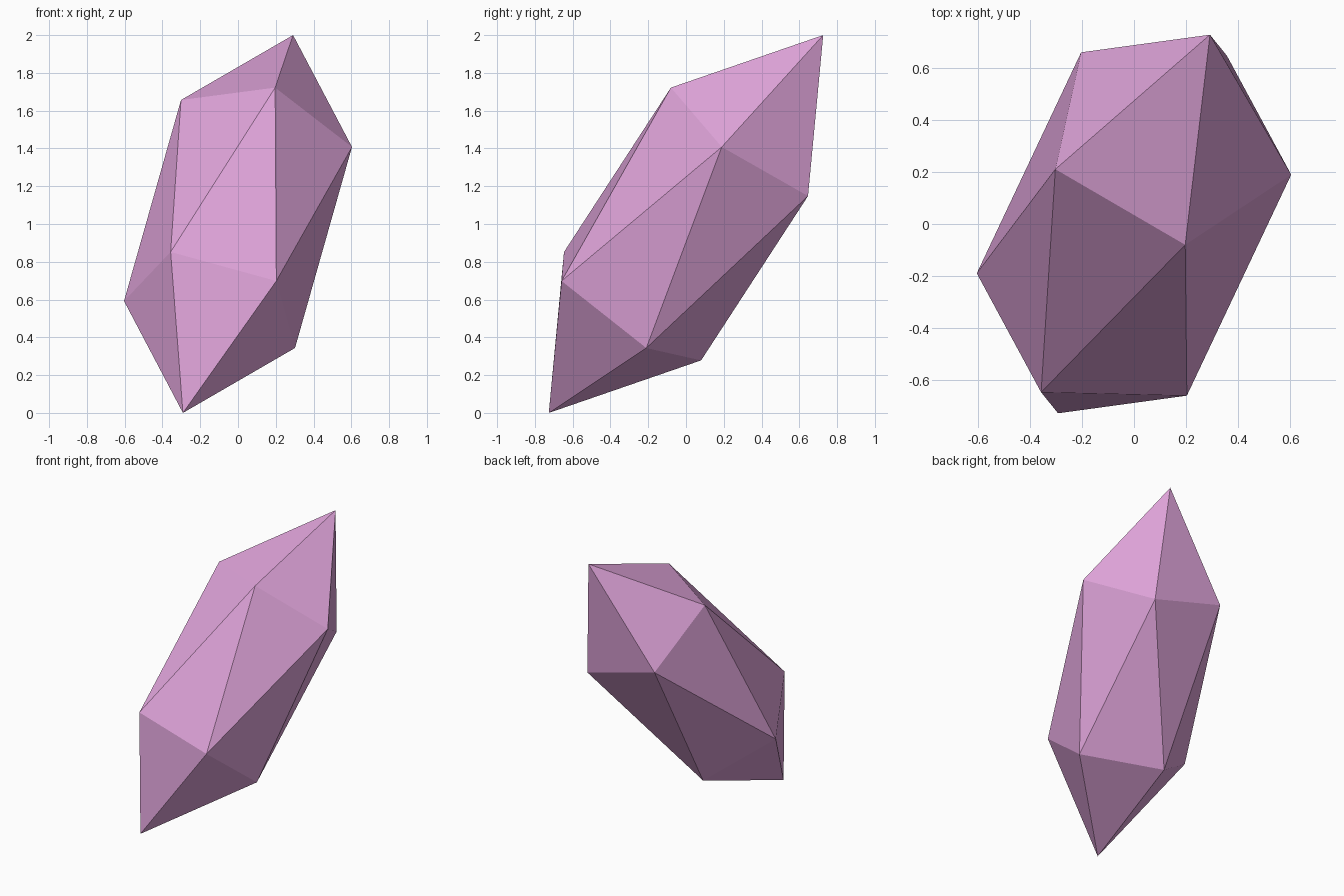
import bpy

# Remove the default cube only
cube = bpy.data.objects.get("Cube")
if cube:
    bpy.data.objects.remove(cube, do_unlink=True)

# Pink crystal material
pink = bpy.data.materials.new("orchid_pink")
pink.use_nodes = True
colour = (0.74, 0.37, 0.70, 1.0)
pink.diffuse_color = colour
pink.node_tree.nodes["Principled BSDF"].inputs["Base Color"].default_value = colour

# Crystal: a twenty-sided ball stretched along its axis, then tilted
bpy.ops.mesh.primitive_ico_sphere_add(subdivisions=1, radius=1, location=(0, 0, 1))
crystal = bpy.context.object
crystal.name = "crystal"
crystal.scale = (0.552, 0.552, 1.27)
crystal.rotation_euler = (-0.660, 0.080, -0.279)
bpy.ops.object.transform_apply(location=True, rotation=True, scale=True)
bpy.ops.object.shade_flat()
crystal.data.materials.append(pink)
